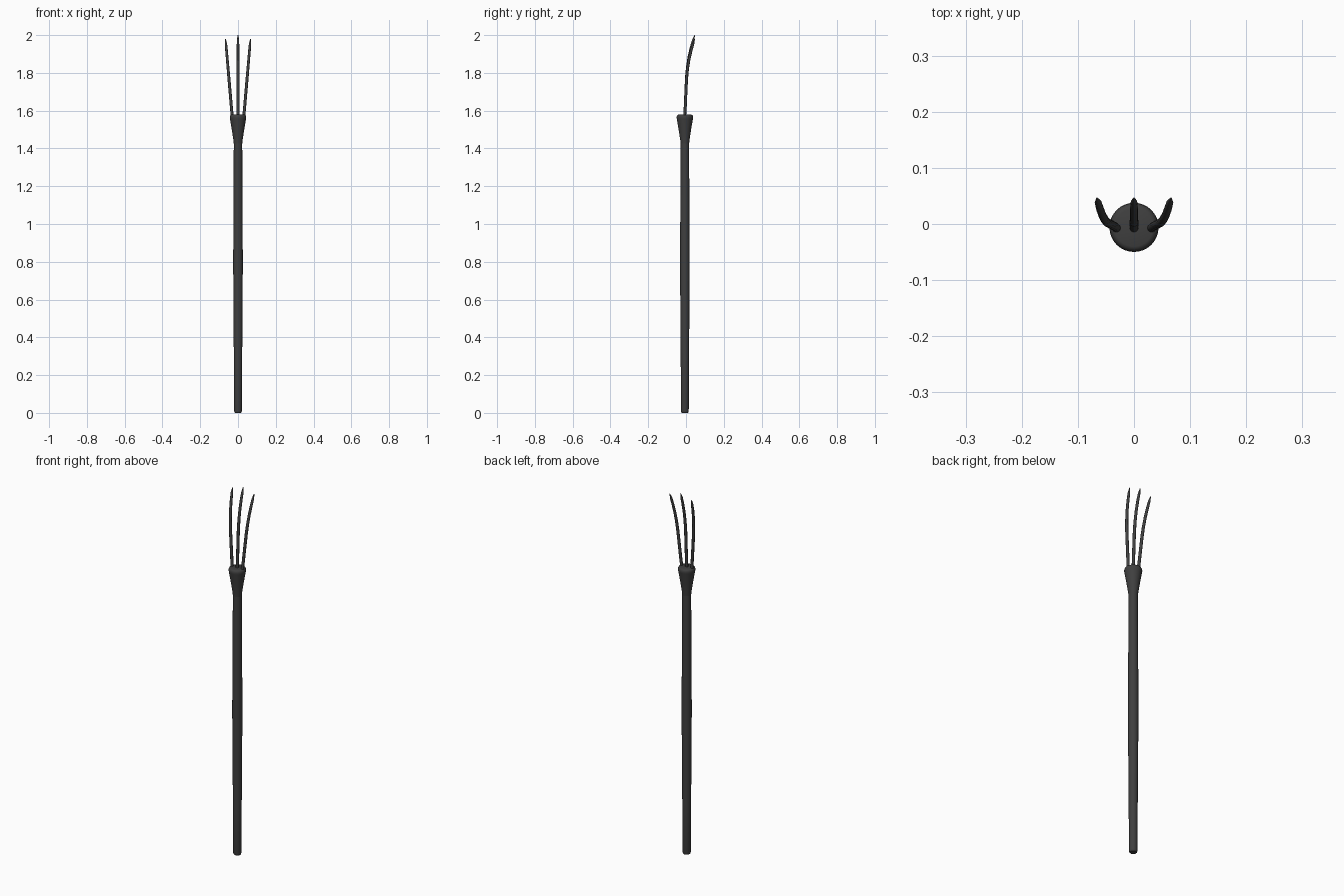
import bpy, bmesh, math
from mathutils import Vector

if "Cube" in bpy.data.objects:
    bpy.data.objects.remove(bpy.data.objects["Cube"])

CY = -0.006  # handle axis sits slightly behind the curved tips


def sweep(name, rings, sides):
    """Skin round horizontal-ish rings given as (centre, radius, axis)."""
    bm = bmesh.new()
    loops = []
    for c, r, axis in rings:
        q = Vector((0, 0, 1)).rotation_difference(Vector(axis))
        loops.append([bm.verts.new(Vector(c) + q @ Vector((
            r * math.cos(2 * math.pi * i / sides),
            r * math.sin(2 * math.pi * i / sides), 0))) for i in range(sides)])
    for a, b in zip(loops, loops[1:]):
        for i in range(sides):
            j = (i + 1) % sides
            bm.faces.new((a[i], a[j], b[j], b[i]))
    bm.faces.new(loops[0][::-1])
    bm.faces.new(loops[-1])
    mesh = bpy.data.meshes.new(name)
    bm.to_mesh(mesh)
    bm.free()
    ob = bpy.data.objects.new(name, mesh)
    bpy.context.collection.objects.link(ob)
    bpy.ops.object.select_all(action='DESELECT')
    ob.select_set(True)
    bpy.context.view_layer.objects.active = ob
    bpy.ops.object.shade_smooth_by_angle(angle=math.radians(40))
    mat = bpy.data.materials.get("dark_grey") or bpy.data.materials.new("dark_grey")
    mat.diffuse_color = (0.05, 0.05, 0.05, 1)
    mat.use_nodes = True
    mat.node_tree.nodes["Principled BSDF"].inputs["Base Color"].default_value = mat.diffuse_color
    mesh.materials.append(mat)
    return ob


def lathe(name, profile, sides=32):
    return sweep(name, [((0, CY, z), r, (0, 0, 1)) for r, z in profile], sides)


# Long handle, swelling gently at the middle
lathe("handle", [(0.016, 0), (0.019, 0.003), (0.0205, 0.009), (0.022, 0.28),
                 (0.024, 0.55), (0.0255, 0.79), (0.0245, 1.0),
                 (0.023, 1.28), (0.0222, 1.46)])

# Flared socket with a rounded rim
lathe("socket", [(0.0225, 1.425), (0.0245, 1.445), (0.033, 1.50), (0.0425, 1.556),
                 (0.0438, 1.564), (0.0425, 1.572), (0.039, 1.577), (0.034, 1.579)])


# Three curved tines, fanned out sideways and bent towards the back
def tine(name, x0, x1, top):
    path = [(0.0, -0.008), (0.14, -0.008 + 0.004), (0.30, -0.001), (0.50, 0.003),
            (0.62, 0.008), (0.74, 0.016), (0.85, 0.027), (0.94, 0.038), (1.0, 0.046)]
    radii = [0.0078, 0.0078, 0.0078, 0.0078, 0.0075, 0.0072, 0.007, 0.0062, 0.0015]
    pts = [Vector((x0 + (x1 - x0) * t, y, 1.56 + (top - 1.56) * t)) for t, y in path]
    rings = []
    for i, p in enumerate(pts):
        d = pts[min(i + 1, len(pts) - 1)] - pts[max(i - 1, 0)]
        rings.append((p, radii[i], d.normalized()))
    sweep(name, rings, 12)


tine("tine_left", -0.030, -0.066, 1.98)
tine("tine_middle", 0, 0, 2.0)
tine("tine_right", 0.030, 0.066, 1.98)
